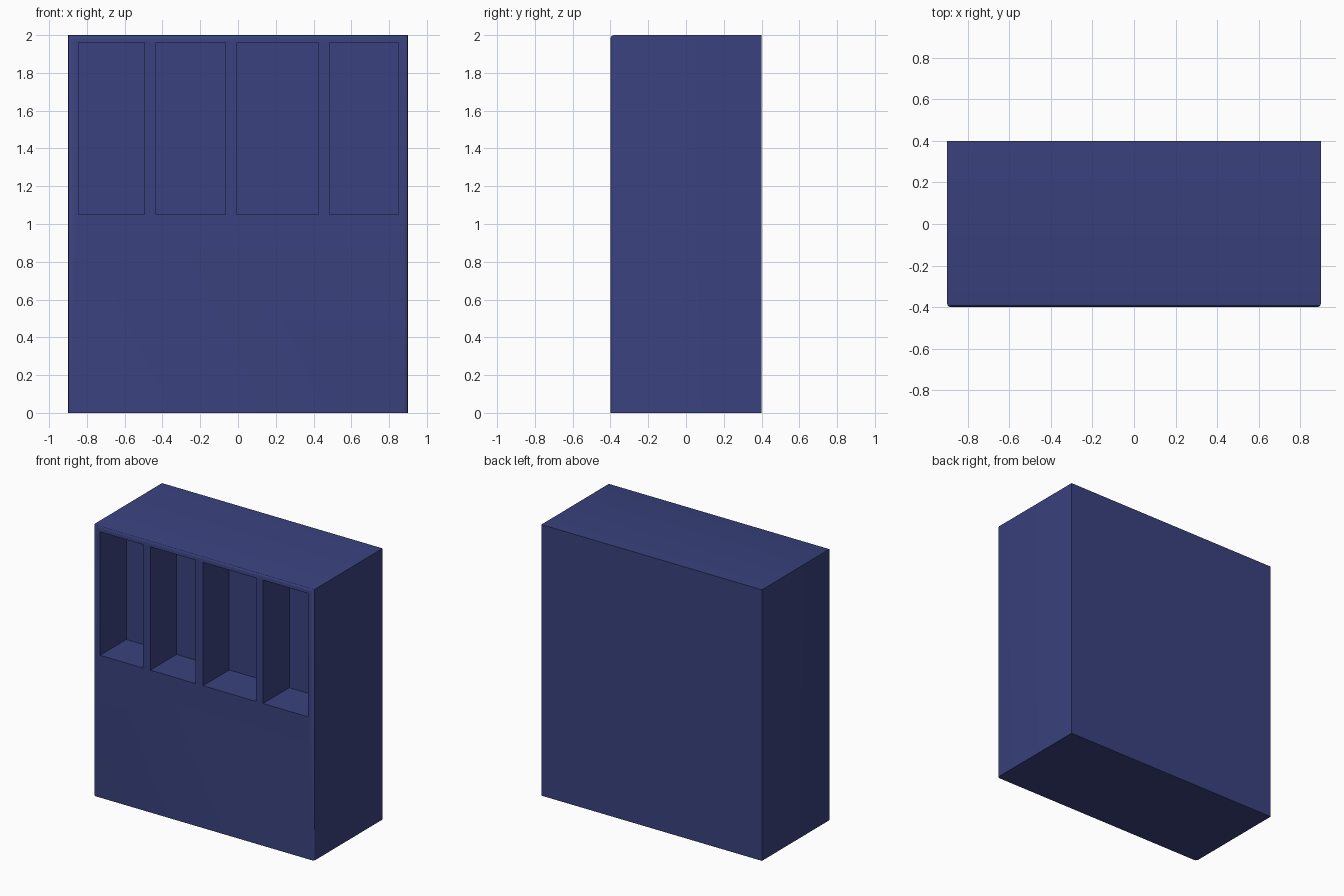
import bpy, bmesh

if "Cube" in bpy.data.objects:
    bpy.data.objects.remove(bpy.data.objects["Cube"])

W, D, H = 1.8, 0.8, 2.0
POCKET_DEPTH = 0.305
POCKET_Z = (1.05, 1.96)
POCKETS_X = [(-0.845, -0.495), (-0.435, -0.065), (-0.005, 0.425), (0.485, 0.85)]


def box(name, lo, hi):
    mesh = bpy.data.meshes.new(name)
    bm = bmesh.new()
    bmesh.ops.create_cube(bm, size=1)
    for v in bm.verts:
        v.co = [l + (c + 0.5) * (h - l) for l, h, c in zip(lo, hi, v.co)]
    bm.to_mesh(mesh)
    bm.free()
    obj = bpy.data.objects.new(name, mesh)
    bpy.context.collection.objects.link(obj)
    return obj


# Solid cabinet body
body = box("cabinet_body", (-W / 2, -D / 2, 0), (W / 2, D / 2, H))
mat = bpy.data.materials.new("navy_blue")
mat.diffuse_color = (0.042, 0.055, 0.21, 1)
mat.use_nodes = True
mat.node_tree.nodes["Principled BSDF"].inputs["Base Color"].default_value = mat.diffuse_color
body.data.materials.append(mat)

# Rounded front edges: left, right and top only
bm = bmesh.new()
bm.from_mesh(body.data)
edges = [e for e in bm.edges
         if all(v.co.y < 0 for v in e.verts) and any(v.co.z > 1 for v in e.verts)]
bmesh.ops.bevel(bm, geom=edges, offset=0.02, segments=3, profile=0.5, affect='EDGES')
bm.to_mesh(body.data)
bm.free()

# Four open compartments cut into the upper front
for i, (x0, x1) in enumerate(POCKETS_X):
    cutter = box(f"compartment_cutter_{i + 1}", (x0, -D / 2 - 0.1, POCKET_Z[0]),
                 (x1, -D / 2 + POCKET_DEPTH, POCKET_Z[1]))
    cutter.data.materials.append(mat)
    cutter.hide_render = True
    cutter.hide_set(True)
    cut = body.modifiers.new(f"compartment_{i + 1}", 'BOOLEAN')
    cut.operation = 'DIFFERENCE'
    cut.solver = 'EXACT'
    cut.object = cutter

# Smooth the rounded edges, keep corners sharp
bpy.context.view_layer.objects.active = body
body.select_set(True)
for m in list(body.modifiers):
    bpy.ops.object.modifier_apply(modifier=m.name)
bpy.ops.object.shade_smooth_by_angle()
